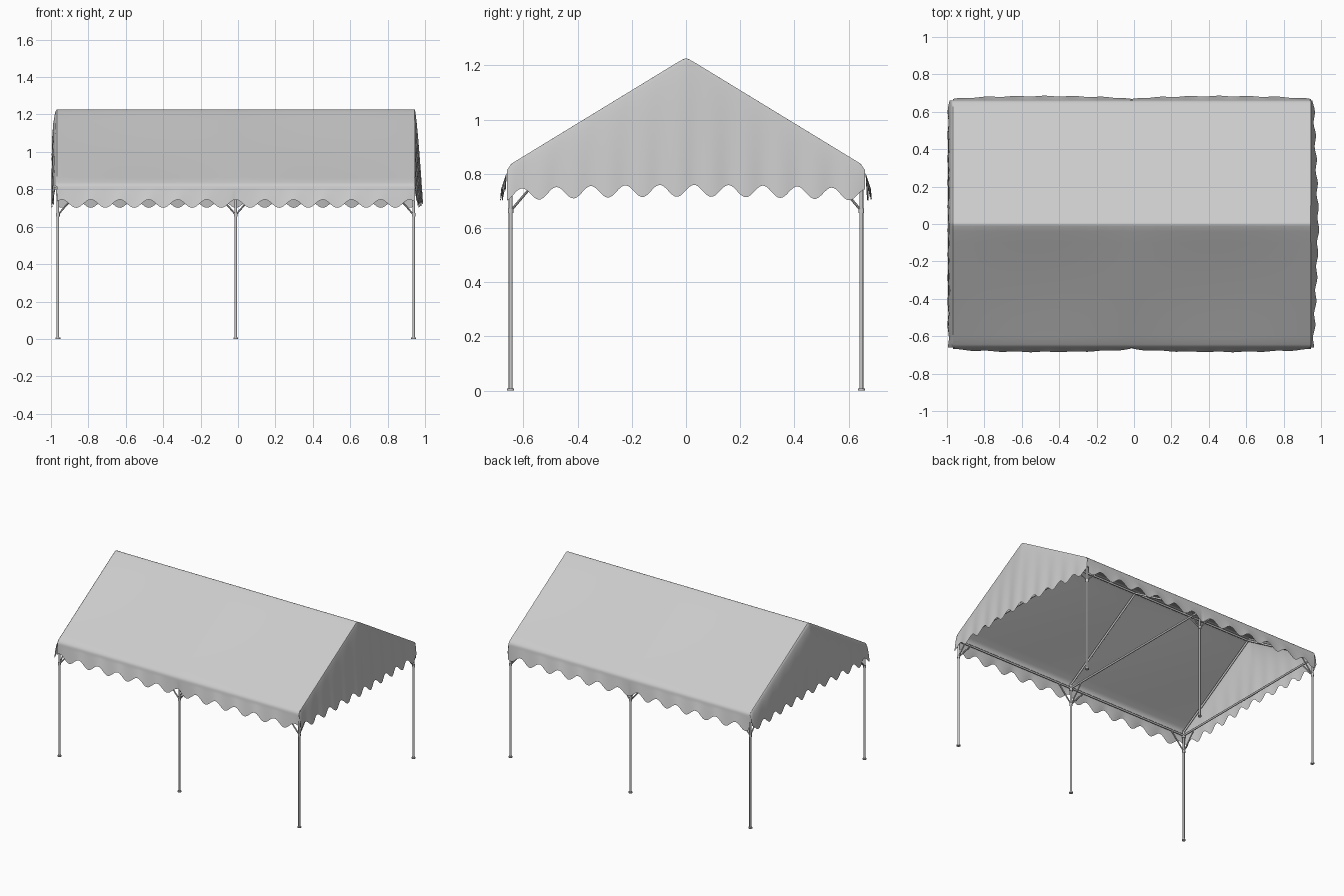
import bpy, bmesh, math
from mathutils import Vector

if "Cube" in bpy.data.objects:
    bpy.data.objects.remove(bpy.data.objects["Cube"], do_unlink=True)

CX = -0.012                 # middle post position
HALF = 0.953                # half distance between end posts
LEG_Y = 0.647
RIDGE, EAVE, SLOPE = 1.23, 0.83, 0.61


def material(name, value):
    m = bpy.data.materials.new(name)
    m.use_nodes = True
    col = (value, value, value, 1)
    m.diffuse_color = col
    m.node_tree.nodes["Principled BSDF"].inputs["Base Color"].default_value = col
    return m


CANVAS = material("grey canvas", 0.6)
METAL = material("grey metal", 0.6)


def finish(name, bm, mat, angle=40):
    bmesh.ops.recalc_face_normals(bm, faces=bm.faces)
    me = bpy.data.meshes.new(name)
    bm.to_mesh(me)
    bm.free()
    ob = bpy.data.objects.new(name, me)
    bpy.context.collection.objects.link(ob)
    me.materials.append(mat)
    bpy.ops.object.select_all(action='DESELECT')
    ob.select_set(True)
    bpy.context.view_layer.objects.active = ob
    bpy.ops.object.shade_smooth_by_angle(angle=math.radians(angle))
    return ob


def sheet(name, rows):
    """Cloth made from rows of points."""
    bm = bmesh.new()
    vs = [[bm.verts.new(p) for p in r] for r in rows]
    for a, b in zip(vs, vs[1:]):
        for i in range(len(a) - 1):
            bm.faces.new((a[i], a[i + 1], b[i + 1], b[i]))
    return finish(name, bm, CANVAS, 50)


def tube(name, a, b, r, sides=10):
    a, b = Vector(a), Vector(b)
    bm = bmesh.new()
    bmesh.ops.create_cone(bm, cap_ends=True, segments=sides, radius1=r, radius2=r,
                          depth=(b - a).length)
    rot = (b - a).to_track_quat('Z', 'Y').to_matrix()
    bmesh.ops.rotate(bm, verts=bm.verts, matrix=rot)
    bmesh.ops.translate(bm, verts=bm.verts, vec=(a + b) / 2)
    return finish(name, bm, METAL)


# Roof cloth with rounded eaves and scalloped side valances
def span(x):
    return abs(math.sin(math.pi * (x - CX) / HALF))


def roof_point(x, y):
    bow = 0.008 * span(x) * math.sin(math.pi * min(abs(y) / 0.65, 1))
    return (x, y, RIDGE - 0.004 * math.exp(-abs(y) / 0.01) - SLOPE * abs(y) - bow)


def valance_row(xs, side, t):
    row = []
    for x in xs:
        wave = math.cos(2 * math.pi * (x - CX) / 0.155) * -side
        low = 0.723 + 0.022 * wave
        z = 0.805 + (low - 0.805) * t
        y = 0.662 + 0.004 * t + (0.018 * math.sqrt(span(x)) - 0.002 * wave) * t
        row.append((x, side * y, z))
    return row


N = 180
W = HALF + 0.004
xs = [CX - W + 2 * W * i / N for i in range(N + 1)]
curve = [(0.652, 0.830), (0.658, 0.822), (0.661, 0.814)]
rows = [valance_row(xs, -1, t / 5) for t in range(5, -1, -1)]
rows += [[(x, -y, z) for x in xs] for y, z in reversed(curve)]
slope_ys = [0.643, 0.6, 0.5, 0.4, 0.3, 0.2, 0.1, 0.04, 0.01]
for y in [-v for v in slope_ys] + [0] + slope_ys[::-1]:
    rows.append([roof_point(x, y) for x in xs])
rows += [[(x, y, z) for x in xs] for y, z in curve]
rows += [valance_row(xs, 1, t / 5) for t in range(6)]
sheet("roof_canopy", rows)


# Gable cloths, billowing outwards, with scalloped lower edges
def gable(name, side):
    cols = []
    for i in range(161):
        y = -0.66 + 1.32 * i / 160
        top = roof_point(CX + W, y)[2] if abs(y) < 0.643 else 0.838 - (abs(y) - 0.643) * 1.4
        wave = math.cos(2 * math.pi * (y - 0.03) / 0.127)
        low = 0.737 - 0.015 * (y / 0.65) ** 2 + 0.022 * wave
        col = []
        for t in (0, 0.015, 0.04, 0.15, 0.3, 0.45, 0.6, 0.75, 0.9, 1):
            d = (top - low) * t
            if side > 0:
                out = 0.042 * (d / 0.5) ** 0.7 - 0.003 * wave * t
            else:
                out = 0.026 * math.sin(min(d / 0.5, 1) ** 0.6 * 2.6) - 0.002 * wave * t
            col.append((CX + side * (W + out), y, top - d))
        cols.append(col)
    sheet(name, cols)


gable("left_gable", 1)
gable("right_gable", -1)

# Posts with foot plates, braces, cross beams and rafters
BEAM_Z = 0.785
for k, px in (("right", -1), ("middle", 0), ("left", 1)):
    x = CX + px * (HALF - 0.002)
    for e, s in (("front", -1), ("back", 1)):
        y = s * LEG_Y
        n = f"{e}_{k}_"
        tube(n + "leg", (x, y, 0), (x, y, 0.82), 0.007, 12)
        tube(n + "foot", (x, y, 0), (x, y, 0.007), 0.013, 12)
        tube(n + "collar", (x, y, 0.765), (x, y, 0.80), 0.011, 12)
        tube(n + "brace_clamp", (x, y, 0.655), (x, y, 0.672), 0.010, 12)
        for dx in (-1, 1):
            if dx != px:
                tube(n + "side_brace", (x, y, 0.663), (x + dx * 0.105, y, BEAM_Z), 0.0045, 8)
        tube(n + "cross_brace", (x, y, 0.663), (x, y - s * 0.105, BEAM_Z), 0.0045, 8)
        tube(n + "rafter", (x, y, 0.812), (x, 0, 1.207), 0.007)
    tube(k + "_cross_beam", (x, -LEG_Y, BEAM_Z), (x, LEG_Y, BEAM_Z), 0.007)

# Long beams at the eaves and ridge
x0, x1 = CX - HALF + 0.002, CX + HALF - 0.002
for e, s in (("front", -1), ("back", 1)):
    tube(e + "_eave_beam", (x0, s * LEG_Y, BEAM_Z), (x1, s * LEG_Y, BEAM_Z), 0.007)
tube("ridge_beam", (x0, 0, 1.207), (x1, 0, 1.207), 0.007)
